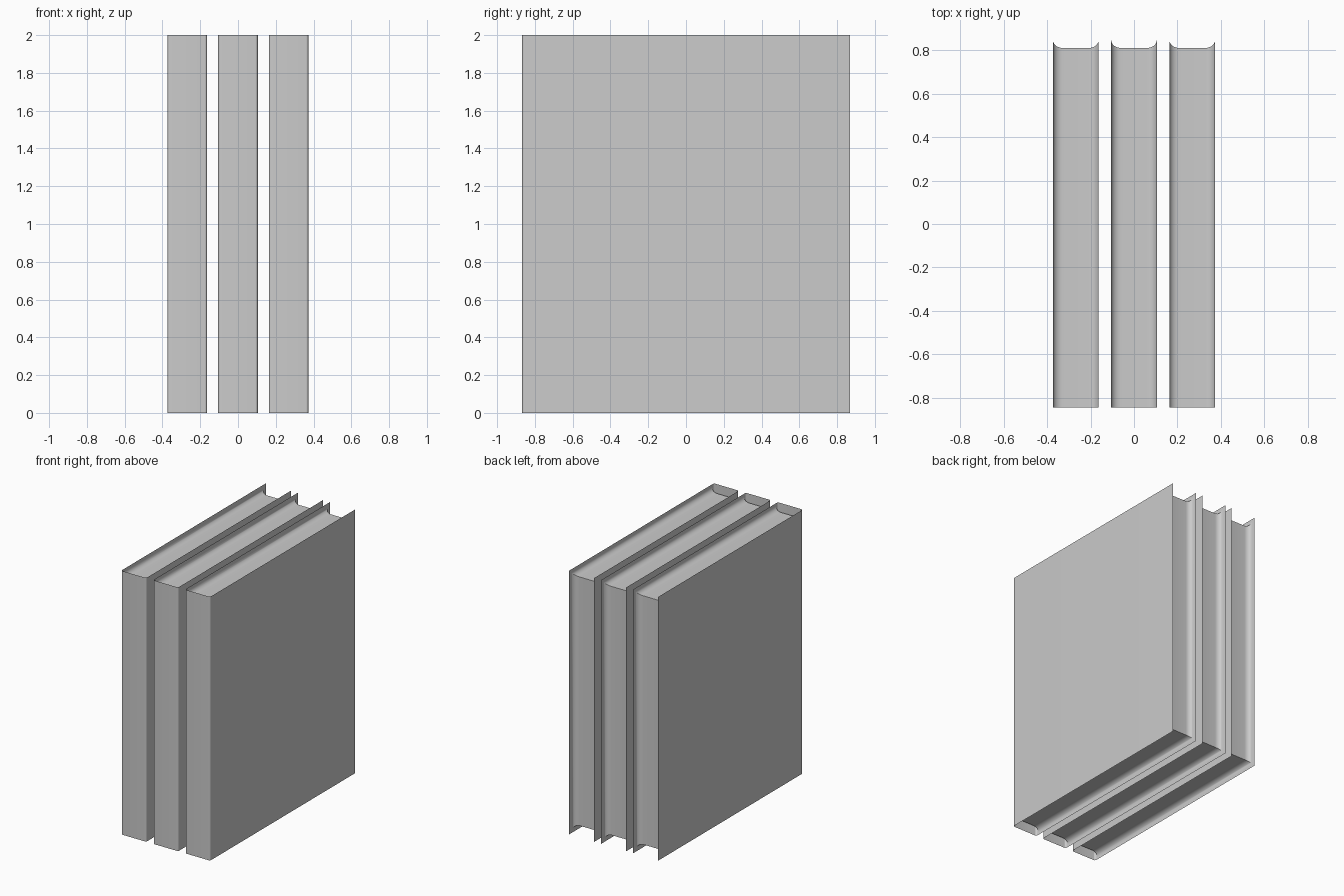
import bpy, bmesh
from math import sin, cos, pi

if "Cube" in bpy.data.objects:
    bpy.data.objects.remove(bpy.data.objects["Cube"], do_unlink=True)

HALF_W, HALF_D, HEIGHT = 0.105, 0.867, 2.0   # one book
SPACING = 0.268
STEPS = 8

grey = bpy.data.materials.new("light grey")
grey.use_nodes = True
colour = (0.6, 0.6, 0.6, 1)
grey.diffuse_color = colour
grey.node_tree.nodes["Principled BSDF"].inputs["Base Color"].default_value = colour


def loft(name, rows, x, closed):
    """Skin a list of point rows; closed joins each row's ends."""
    bm = bmesh.new()
    grid = [[bm.verts.new(p) for p in row] for row in rows]
    n = len(rows[0])
    for a, b in zip(grid, grid[1:]):
        for i in range(n if closed else n - 1):
            j = (i + 1) % n
            bm.faces.new((a[i], a[j], b[j], b[i]))
    mesh = bpy.data.meshes.new(name)
    bm.to_mesh(mesh)
    bm.free()
    mesh.materials.append(grey)
    obj = bpy.data.objects.new(name, mesh)
    obj.location.x = x
    bpy.context.collection.objects.link(obj)
    bpy.ops.object.select_all(action="DESELECT")
    obj.select_set(True)
    bpy.context.view_layer.objects.active = obj
    bpy.ops.object.shade_smooth_by_angle(angle=pi / 6)
    return obj


def half_arc(width, depth):
    """Distance in from the side and fall of a quarter ellipse."""
    angles = [pi / 2 * i / STEPS for i in range(STEPS + 1)]
    return [(width * (1 - cos(t)), depth * sin(t)) for t in angles]


def mirrored(points):
    return points + [(-x, y) for x, y in reversed(points)]


def cover(name, x):
    # thin sheet wrapped round a spine with rounded corners
    corner = half_arc(0.012, 0.016)
    left = [(-HALF_W, HALF_D)]
    left += [(-HALF_W + dx, -HALF_D + 0.016 - dy) for dx, dy in corner]
    profile = mirrored(left)
    low = [(px, py, 0) for px, py in profile]
    high = [(px, py, HEIGHT) for px, py in profile]
    loft(name, [low, high], x, False)


def pages(name, x):
    # page block hollowed along the top, bottom and back edges
    left = [(-HALF_W + dx, 0.021 + dy) for dx, dy in half_arc(0.045, 0.036)]
    front = -HALF_D + 0.023
    rows = []
    for px, inset in mirrored(left):
        back, low, high = HALF_D - inset, inset, HEIGHT - inset
        rows.append([(px, front, low), (px, back, low),
                     (px, back, high), (px, front, high)])
    loft(name, rows, x, True)


for side, label in ((-1, "right"), (0, "middle"), (1, "left")):
    cover(label + "_book_cover", side * SPACING)
    pages(label + "_book_pages", side * SPACING)
